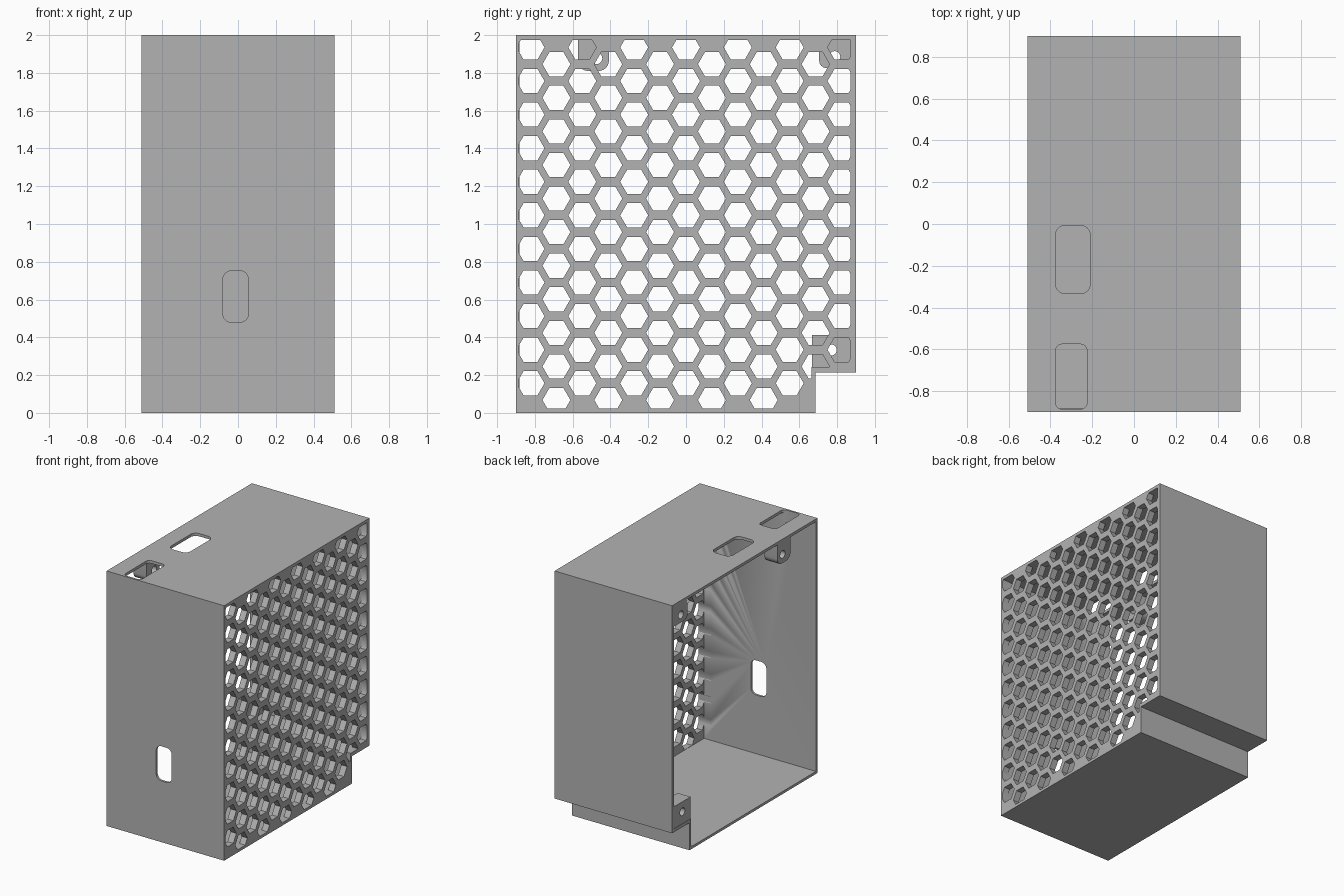
import bpy, bmesh
from math import cos, sin, pi, radians
from mathutils import Vector

if "Cube" in bpy.data.objects:
    bpy.data.objects.remove(bpy.data.objects["Cube"])

grey = bpy.data.materials.new("plain grey")
grey.use_nodes = True
grey.diffuse_color = (0.45, 0.45, 0.45, 1)
grey.node_tree.nodes["Principled BSDF"].inputs["Base Color"].default_value = (0.45, 0.45, 0.45, 1)

# Overall sizes
HX, FRONT, BACK, TOP = 0.51, -0.9, 0.9, 2.0
NOTCH_Y, NOTCH_Z = 0.685, 0.215
IN_FRONT, IN_BACK, IN_BOTTOM, IN_TOP = -0.882, 0.876, 0.02, 1.978
IN_NY, IN_NZ = 0.665, 0.24
PANEL_IN = 0.46


def place(axis, u, v, d):
    """Map profile coordinates to space, with depth d along the axis."""
    return Vector({"x": (d, u, v), "y": (u, d, v), "z": (u, v, d)}[axis])


def extrude(bm, axis, a, b):
    """Thicken all flat faces from depth a to depth b."""
    geom = bmesh.ops.extrude_face_region(bm, geom=bm.faces[:])["geom"]
    verts = [g for g in geom if isinstance(g, bmesh.types.BMVert)]
    bmesh.ops.translate(bm, verts=verts, vec=place(axis, 0, 0, b - a))
    bmesh.ops.recalc_face_normals(bm, faces=bm.faces[:])


def to_object(name, bm):
    mesh = bpy.data.meshes.new(name)
    bm.to_mesh(mesh)
    bm.free()
    mesh.materials.append(grey)
    obj = bpy.data.objects.new(name, mesh)
    bpy.context.collection.objects.link(obj)
    return obj


def prism(name, profile, axis, a, b):
    bm = bmesh.new()
    bm.faces.new([bm.verts.new(place(axis, u, v, a)) for u, v in profile])
    extrude(bm, axis, a, b)
    return to_object(name, bm)


def cut(obj, cutter):
    cutter.hide_render = True
    mod = obj.modifiers.new("cut", "BOOLEAN")
    mod.operation, mod.solver, mod.object = "DIFFERENCE", "EXACT", cutter
    bpy.context.view_layer.objects.active = obj
    bpy.ops.object.modifier_apply(modifier=mod.name)
    bpy.data.objects.remove(cutter)


def rounded(u0, u1, v0, v1, radii, steps=6):
    """Rectangle with corner radii: low-low, high-low, high-high, low-high."""
    pts = []
    corners = [(u0, v0, 1, 1), (u1, v0, -1, 1), (u1, v1, -1, -1), (u0, v1, 1, -1)]
    for i, ((u, v, su, sv), r) in enumerate(zip(corners, radii)):
        if r == 0:
            pts.append((u, v))
            continue
        for k in range(steps + 1):
            t = pi + (i + k / steps) * pi / 2
            pts.append((u + su * r + r * cos(t), v + sv * r + r * sin(t)))
    return pts


def stepped(front, back, bottom, top, ny, nz):
    return [(front, bottom), (ny, bottom), (ny, nz), (back, nz), (back, top), (front, top)]


# Shell, open on one side, with a step along the lower back edge
shell = prism("housing_shell", stepped(FRONT, BACK, 0, TOP, NOTCH_Y, NOTCH_Z), "x", -HX, HX)
cut(shell, prism("cavity", stepped(IN_FRONT, IN_BACK, IN_BOTTOM, IN_TOP, IN_NY, IN_NZ),
                 "x", -HX - 0.1, PANEL_IN))

# Cable slots in front wall and roof
cut(shell, prism("front_slot", rounded(-0.08, 0.055, 0.48, 0.752, [0.045] * 4), "y", -1, -0.8))
cut(shell, prism("roof_slot_middle", rounded(-0.375, -0.21, -0.333, -0.007, [0.045] * 4), "z", 1.9, 2.1))
cut(shell, prism("roof_slot_front", rounded(-0.375, -0.225, -0.885, -0.575, [0.03] * 4), "z", 1.9, 2.1))

# Honeycomb of vent holes, trimmed to the panel border
PITCH_Y, PITCH_Z, R = 0.1372, 0.1778, 0.074
bm = bmesh.new()
for col in range(-6, 7):
    y = col * PITCH_Y
    for row in range(11):
        z = 0.068 + (row + (col % 2 == 0) / 2) * PITCH_Z
        if y > 0.6 and z < 0.2:
            continue
        bm.faces.new([bm.verts.new((0.4, y + R * cos(k * pi / 3), z + R * sin(k * pi / 3)))
                      for k in range(6)])


def trim(faces, co, no, clear=True):
    geom = set(faces)
    for f in faces:
        geom.update(f.edges, f.verts)
    bmesh.ops.bisect_plane(bm, geom=list(geom), plane_co=co, plane_no=no, clear_outer=clear)


trim(bm.faces[:], (0, -0.884, 0), (0, -1, 0))
trim(bm.faces[:], (0, 0.872, 0), (0, 1, 0))
trim(bm.faces[:], (0, 0, 0.022), (0, 0, -1))
trim(bm.faces[:], (0, 0, 1.975), (0, 0, 1))
for co, no in (((0, IN_NY, 0), (0, 1, 0)), ((0, 0, IN_NZ + 0.004), (0, 0, 1))):
    trim([f for f in bm.faces if f.calc_center_median().y > 0.6 and f.calc_center_median().z < 0.31],
         co, no, False)
inside = [f for f in bm.faces if f.calc_center_median().y > IN_NY and f.calc_center_median().z < IN_NZ]
bmesh.ops.delete(bm, geom=inside, context="FACES")
extrude(bm, "x", 0.4, 0.6)
cut(shell, to_object("vent_holes", bm))

# Screw bosses beside the open side, each with a through hole
bosses = [
    ("boss_top_front", rounded(-0.572, -0.408, 1.81, 1.985, [0.055, 0.055, 0, 0]), -0.473, 1.877),
    ("boss_top_back", rounded(0.705, 0.885, 1.825, 1.985, [0.04, 0, 0, 0]), 0.787, 1.885),
    ("boss_bottom_back", rounded(0.668, 0.885, 0.235, 0.412, [0, 0, 0, 0]), 0.768, 0.333),
]
for name, profile, y, z in bosses:
    boss = prism(name, profile, "x", -HX + 0.003, -0.395)
    hole = [(y + 0.03 * cos(k * pi / 12), z + 0.03 * sin(k * pi / 12)) for k in range(24)]
    cut(boss, prism("screw_hole", hole, "x", -0.6, -0.3))

# Smooth only the rounded corners
for obj in bpy.context.view_layer.objects:
    obj.select_set(obj.type == "MESH")
bpy.context.view_layer.objects.active = shell
bpy.ops.object.shade_smooth_by_angle(angle=radians(30))
